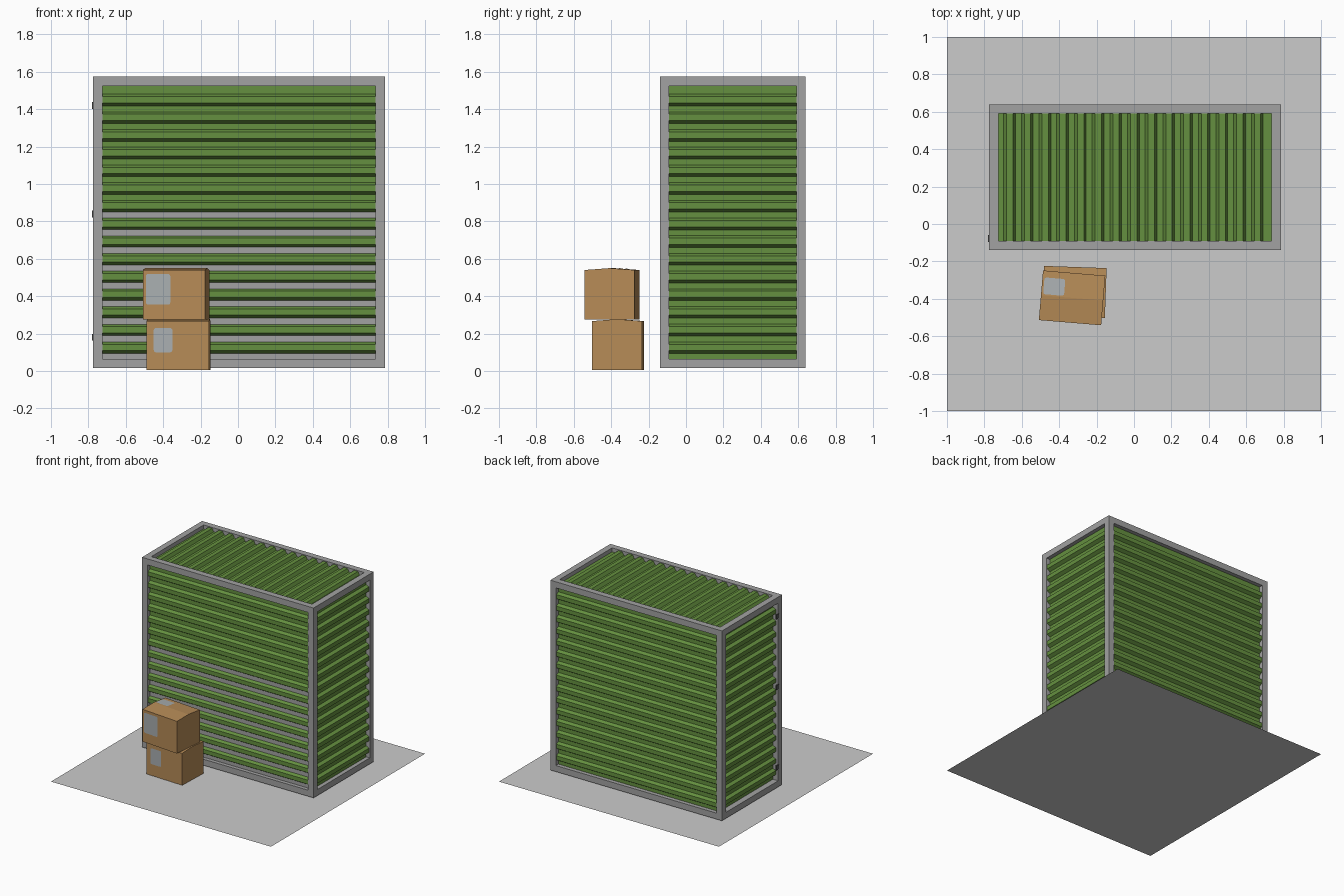
import bpy, bmesh, math
from mathutils import Vector, Matrix

if "Cube" in bpy.data.objects:
    bpy.data.objects.remove(bpy.data.objects["Cube"], do_unlink=True)


def material(name, r, g, b):
    m = bpy.data.materials.new(name)
    m.use_nodes = True
    m.diffuse_color = (r, g, b, 1)
    m.node_tree.nodes["Principled BSDF"].inputs["Base Color"].default_value = (r, g, b, 1)
    return m


GREEN = material("green paint", 0.13, 0.28, 0.05)
STEEL = material("grey steel", 0.36, 0.36, 0.36)
CONCRETE = material("pale concrete", 0.6, 0.6, 0.6)
CARD = material("brown cardboard", 0.47, 0.26, 0.095)
LABEL = material("grey label", 0.4, 0.43, 0.44)
DARK = material("dark metal", 0.08, 0.08, 0.08)


def finish(name, bm, mat, matrix=None):
    mesh = bpy.data.meshes.new(name)
    bm.to_mesh(mesh)
    bm.free()
    mesh.materials.append(mat)
    ob = bpy.data.objects.new(name, mesh)
    bpy.context.collection.objects.link(ob)
    if matrix:
        ob.matrix_world = matrix
    return ob


def add_box(bm, lo, hi):
    lo, hi = Vector(lo), Vector(hi)
    size = Matrix.Diagonal((*(hi - lo), 1))
    bmesh.ops.create_cube(bm, size=1, matrix=Matrix.Translation((lo + hi) / 2) @ size)


def box(name, lo, hi, mat):
    bm = bmesh.new()
    add_box(bm, lo, hi)
    return finish(name, bm, mat)


# ground slab
bm = bmesh.new()
bmesh.ops.create_grid(bm, x_segments=1, y_segments=1, size=1)
finish("ground", bm, CONCRETE)

# container frame: posts, long beams, short beams
X0, X1, Y0, Y1, Z0, Z1, W = -0.775, 0.785, -0.14, 0.64, 0.015, 1.575, 0.05
bm = bmesh.new()
xs, ys, zs = (X0, X1 - W), (Y0, Y1 - W), (Z0, Z1 - W)
for x in xs:
    for y in ys:
        add_box(bm, (x, y, Z0), (x + W, y + W, Z1))
for z in zs:
    for y in ys:
        add_box(bm, (X0 + W, y, z), (X1 - W, y + W, z + W))
    for x in xs:
        add_box(bm, (x, Y0 + W, z), (x + W, Y1 - W, z + W))
finish("container_frame", bm, STEEL)

# corrugated wall panels
PITCH, DEPTH, RECESS = 0.0946, 0.026, 0.007


def corrugated(name, corner, across, along, outward):
    """Sheet from a corner; waves run up 'across', ridges lie on 'along'."""
    corner, across, along, outward = map(Vector, (corner, across, along, outward))
    length, step = across.length, across.normalized()
    profile = [(0, -DEPTH)]
    for k in range(15):
        c = 0.036 + k * PITCH
        profile += [(c - 0.008, -DEPTH), (c + 0.008, 0), (c + 0.042, 0), (c + 0.055, -DEPTH)]
    profile.append((length, -DEPTH))
    bm = bmesh.new()
    rows = []
    for t, d in profile:
        p = corner + step * t + outward * d
        rows.append((bm.verts.new(p), bm.verts.new(p + along)))
    for (a, b), (c, d) in zip(rows, rows[1:]):
        bm.faces.new((a, b, d, c))
    bm.normal_update()
    if sum(f.normal.dot(outward) for f in bm.faces) < 0:
        bmesh.ops.reverse_faces(bm, faces=bm.faces[:])
    return finish(name, bm, GREEN)


xa, ya, za = X0 + W, Y0 + W, Z0 + W
dx, dy, dz = (X1 - X0 - 2 * W, 0, 0), (0, Y1 - Y0 - 2 * W, 0), (0, 0, Z1 - Z0 - 2 * W)
corrugated("front_panel", (xa, Y0 + RECESS, za), dz, dx, (0, -1, 0))
corrugated("back_panel", (xa, Y1 - RECESS, za), dz, dx, (0, 1, 0))
corrugated("left_panel", (X1 - RECESS, ya, za), dz, dy, (1, 0, 0))
corrugated("right_panel", (X0 + RECESS + 0.015, ya, za), dz, dy, (-1, 0, 0))
corrugated("roof_panel", (xa, ya, Z1 - RECESS), dx, dy, (0, 0, 1))

# steel backing showing in the lower front grooves, and the container floor
back = Y0 + RECESS + DEPTH
box("front_backing_plate", (xa, back - 0.002, za), (X1 - W, back + 0.005, 0.858), STEEL)
box("container_floor", (xa, ya, 0.03), (X1 - W, Y1 - W, 0.05), STEEL)

# door hinges
for i, z in enumerate((0.18, 0.84, 1.42)):
    box(f"hinge_{i + 1}", (X0 - 0.005, -0.095, z - 0.018), (X0 + 0.005, -0.06, z + 0.018), DARK)


# cardboard boxes with raised lid flaps and labels
def carton(name, x, y, z, height, turn):
    place = Matrix.Translation((x, y, z)) @ Matrix.Rotation(math.radians(turn), 4, "Z")
    w, d, peak = 0.167, 0.133, 0.01
    outline = [(-d, 0), (d, 0), (d, height), (0, height + peak), (-d, height)]
    bm = bmesh.new()
    face = bm.faces.new([bm.verts.new((-w, py, pz)) for py, pz in outline])
    ext = bmesh.ops.extrude_face_region(bm, geom=[face])
    moved = [v for v in ext["geom"] if isinstance(v, bmesh.types.BMVert)]
    bmesh.ops.translate(bm, verts=moved, vec=(2 * w, 0, 0))
    bmesh.ops.recalc_face_normals(bm, faces=bm.faces[:])
    finish(name, bm, CARD, place)
    return place


def label(name, place, centre, width, height, tilt):
    """Rounded plate, tilted about x so that it lies on a box face."""
    bm = bmesh.new()
    r = 0.012
    pts = []
    for i, (sx, sy) in enumerate(((1, 1), (-1, 1), (-1, -1), (1, -1))):
        for j in range(4):
            a = math.pi / 2 * (i + j / 3)
            pts.append((sx * (width / 2 - r) + r * math.cos(a),
                        sy * (height / 2 - r) + r * math.sin(a), 0))
    bm.faces.new([bm.verts.new(p) for p in pts])
    local = Matrix.Translation(centre) @ Matrix.Rotation(tilt, 4, "X")
    finish(name, bm, LABEL, place @ local)


lower = carton("lower_carton", -0.318, -0.363, 0.005, 0.262, -2)
upper = carton("upper_carton", -0.331, -0.395, 0.275, 0.265, -4.8)
label("lower_front_label", lower, (-0.078, -0.135, 0.16), 0.1, 0.13, math.pi / 2)
label("upper_front_label", upper, (-0.085, -0.135, 0.162), 0.13, 0.165, math.pi / 2)
label("upper_top_label", upper, (-0.1, 0.052, 0.273), 0.112, 0.09, -math.atan(0.01 / 0.133))
